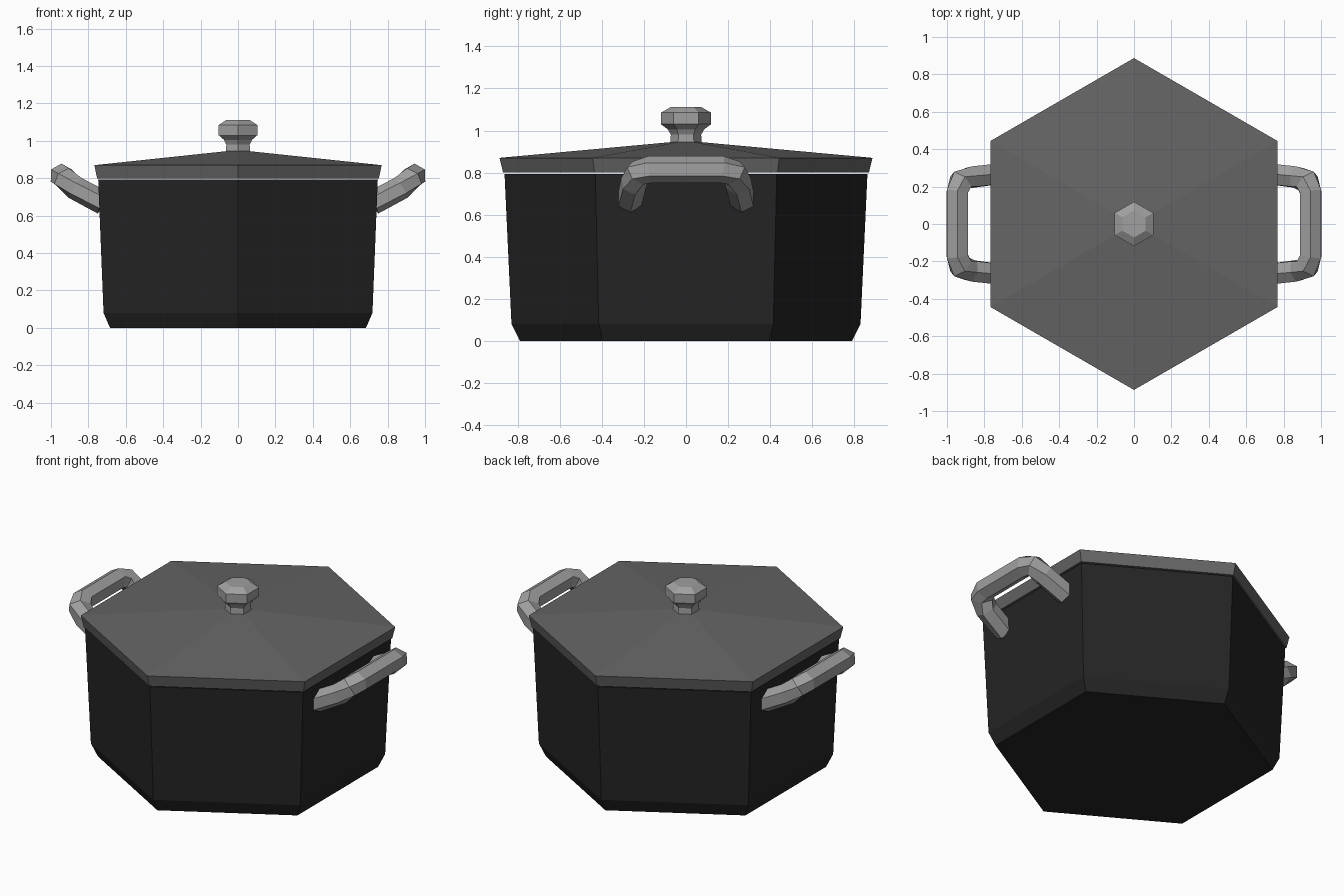
import bpy, bmesh, math
from mathutils import Vector

if "Cube" in bpy.data.objects:
    bpy.data.objects.remove(bpy.data.objects["Cube"])


def material(name, v):
    m = bpy.data.materials.new(name)
    m.diffuse_color = (v, v, v, 1)
    m.use_nodes = True
    m.node_tree.nodes["Principled BSDF"].inputs["Base Color"].default_value = m.diffuse_color
    return m


def build(name, rings, mat, closed=False):
    """Skin six-sided rings into a flat-shaded mesh, capped unless closed."""
    bm = bmesh.new()
    loops = [[bm.verts.new(p) for p in ring] for ring in rings]
    pairs = list(zip(loops, loops[1:]))
    if closed:
        pairs.append((loops[-1], loops[0]))
    else:
        bm.faces.new(loops[0])
        bm.faces.new(loops[-1])
    for a, b in pairs:
        for i in range(6):
            j = (i + 1) % 6
            bm.faces.new((a[i], a[j], b[j], b[i]))
    bmesh.ops.recalc_face_normals(bm, faces=bm.faces)
    me = bpy.data.meshes.new(name)
    bm.to_mesh(me)
    bm.free()
    ob = bpy.data.objects.new(name, me)
    bpy.context.collection.objects.link(ob)
    if mat:
        me.materials.append(mat)
    return ob


def hexagon(r, z):
    angles = [math.radians(30 + 60 * i) for i in range(6)]
    return [(r * math.cos(a), r * math.sin(a), z) for a in angles]


def lathe(name, profile, mat):
    return build(name, [hexagon(r, z) for r, z in profile], mat)


iron = material("dark_iron", 0.018)
lid_grey = material("lid_grey", 0.13)
steel = material("steel", 0.35)

# Pot body: outer wall, rim, then inner wall and floor
lathe("pot_body", [(0.79, 0), (0.83, 0.08), (0.863, 0.794),
                   (0.82, 0.794), (0.79, 0.09), (0.75, 0.04)], iron)

# Lid with a slanted edge and shallow cone
lathe("lid", [(0.87, 0.80), (0.887, 0.87), (0.07, 0.945)], lid_grey)

# Knob: neck and faceted cap
lathe("lid_knob", [(0.075, 0.94), (0.072, 0.98), (0.086, 1.005),
                   (0.119, 1.03), (0.119, 1.085), (0.072, 1.112)], steel)

# Handles: hexagonal section swept along a bent path
half = [(0.72, 0.268, 0.668), (0.87, 0.25, 0.748), (0.925, 0.228, 0.798),
        (0.945, 0.17, 0.815)]
for side, label in ((1, "right"), (-1, "left")):
    path = [Vector((side * x, y, z)) for x, y, z in half]
    path += [Vector((p.x, -p.y, p.z)) for p in reversed(path)]
    rings = []
    for i, p in enumerate(path):
        before = (p - path[i - 1]).normalized() if i else None
        after = (path[i + 1] - p).normalized() if i < len(path) - 1 else None
        t = ((before or after) + (after or before)).normalized()
        across = t.cross(Vector((0, 0, 1))).normalized()
        up = across.cross(t)
        miter = 1 / max(0.8, t.dot(after or before))
        rings.append([p + across * 0.0635 * miter * math.sin(k * math.pi / 3)
                      + up * 0.064 * math.cos(k * math.pi / 3)
                      for k in range(6)])
    build(f"handle_{label}", rings, steel)
